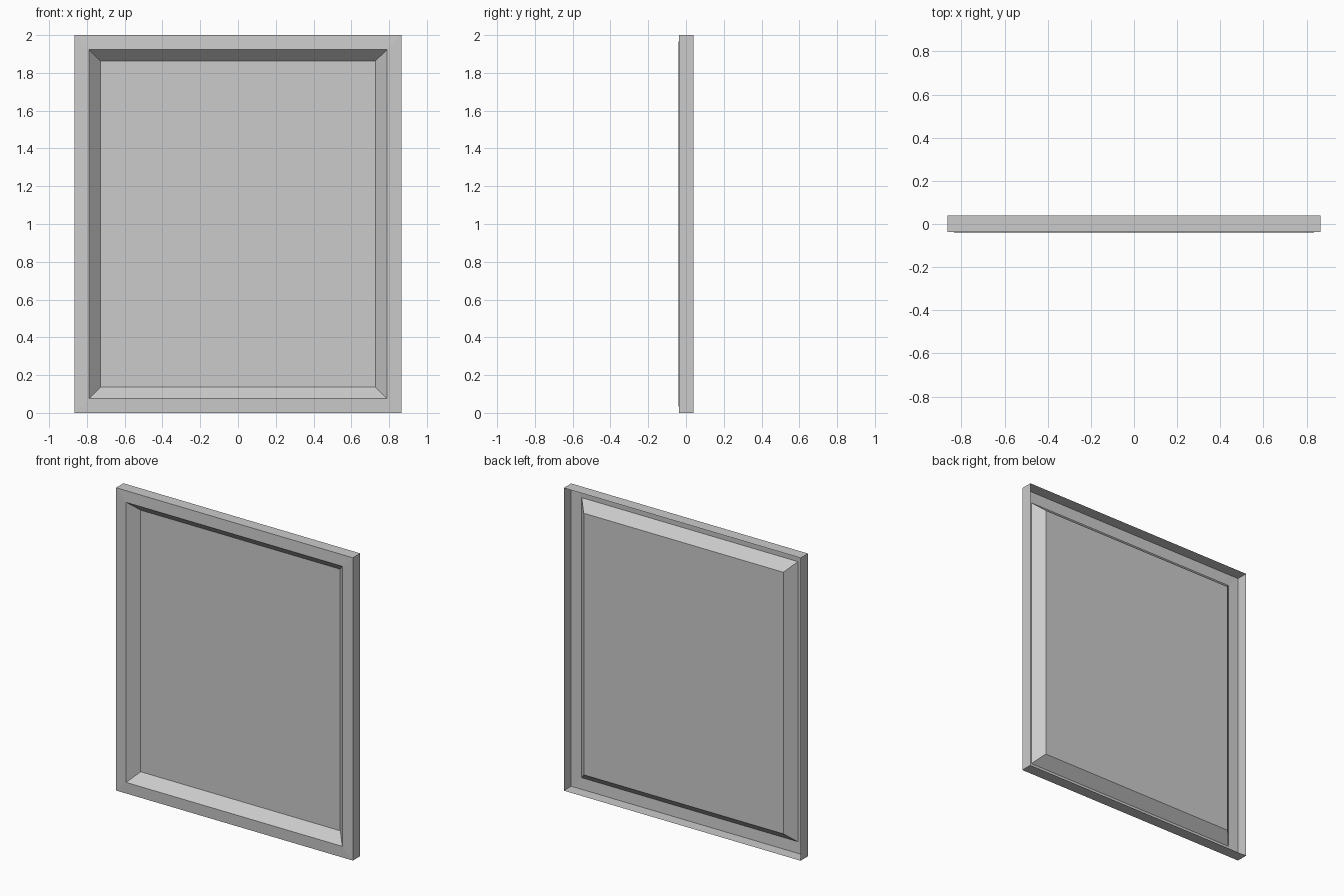
import bpy
import bmesh

cube = bpy.data.objects.get("Cube")
if cube:
    bpy.data.objects.remove(cube, do_unlink=True)

HALF_W, HEIGHT = 0.865, 2.0

# Single grey finish
grey = bpy.data.materials.new("light grey")
grey.use_nodes = True
colour = (0.6, 0.6, 0.6, 1)
grey.diffuse_color = colour
grey.node_tree.nodes["Principled BSDF"].inputs["Base Color"].default_value = colour


def ring(bm, inset, y):
    """Rectangle of vertices, inset from the outer edge, at depth y."""
    x, low, high = HALF_W - inset, inset, HEIGHT - inset
    return [bm.verts.new(co) for co in
            ((-x, y, low), (x, y, low), (x, y, high), (-x, y, high))]


# Pressed sheet, open at the back: rim, border, sloped sides, sunken panel
bm = bmesh.new()
profile = [(0, 0.04), (0, -0.037), (0.075, -0.04), (0.136, 0.026)]
rings = [ring(bm, inset, y) for inset, y in profile]
for outer, inner in zip(rings, rings[1:]):
    for i in range(4):
        j = (i + 1) % 4
        bm.faces.new((outer[i], outer[j], inner[j], inner[i]))
bm.faces.new(rings[-1])

mesh = bpy.data.meshes.new("recessed_panel")
bm.to_mesh(mesh)
bm.free()
mesh.materials.append(grey)
panel = bpy.data.objects.new("recessed_panel", mesh)
bpy.context.collection.objects.link(panel)
